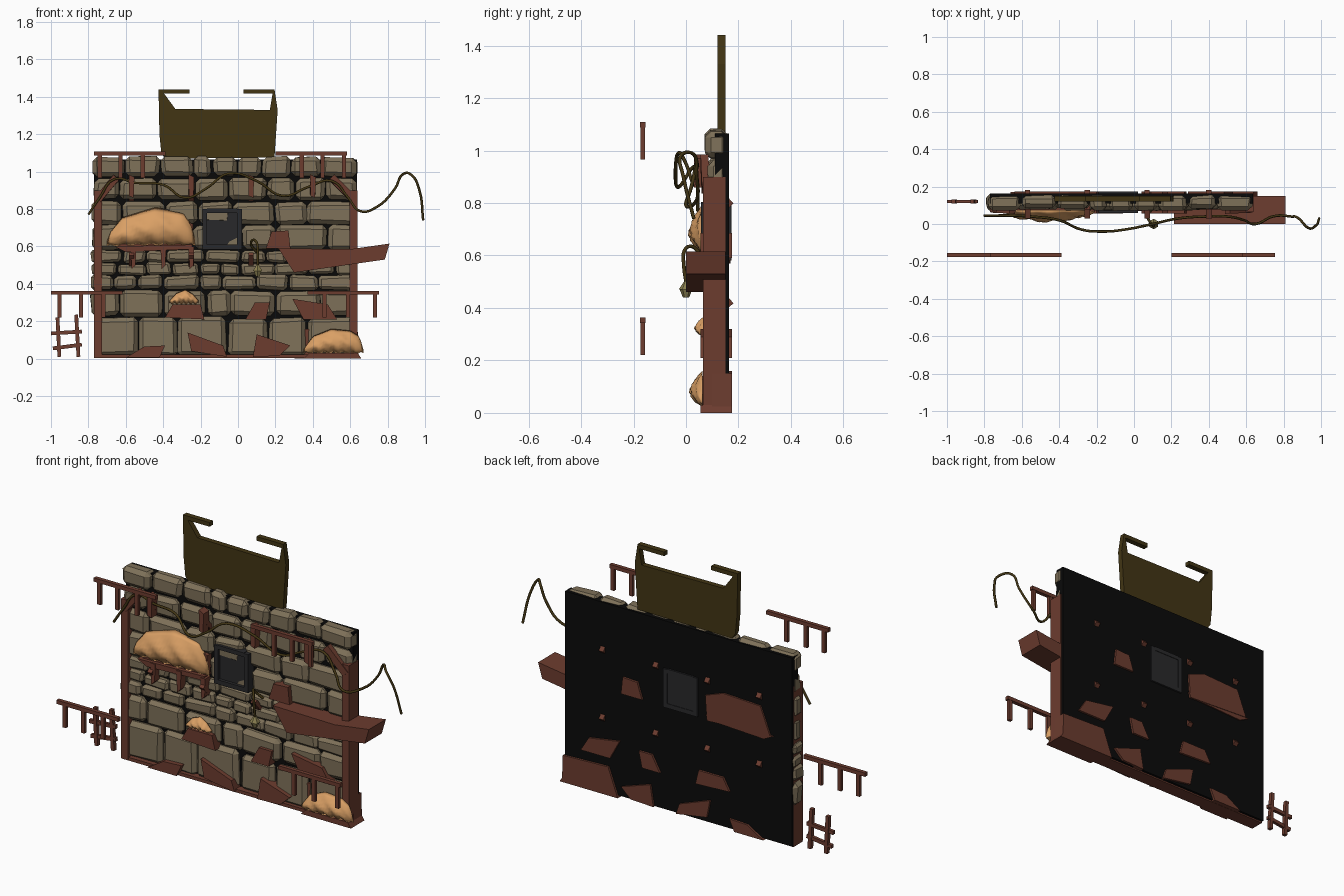
import bpy, bmesh, math, random
from mathutils import Vector

random.seed(4)

def mat(name, c):
    m = bpy.data.materials.new(name)
    m.diffuse_color = (*c, 1)
    return m

STONE = mat("stone", (0.21, 0.165, 0.10))
WOOD = mat("wood", (0.15, 0.045, 0.028))
STRAW = mat("straw", (0.70, 0.35, 0.13))
OLIVE = mat("olive", (0.055, 0.036, 0.007))
IRON = mat("iron", (0.022, 0.022, 0.024))
BLACK = mat("black", (0.003, 0.003, 0.003))
BRASS = mat("brass", (0.25, 0.21, 0.08))

def finish(name, bm, m, smooth=False):
    bmesh.ops.recalc_face_normals(bm, faces=bm.faces)
    me = bpy.data.meshes.new(name)
    bm.to_mesh(me)
    bm.free()
    me.materials.append(m)
    ob = bpy.data.objects.new(name, me)
    bpy.context.collection.objects.link(ob)
    for p in me.polygons:
        p.use_smooth = smooth
    return ob

def add_box(bm, x0, x1, y0, y1, z0, z1):
    vs = bmesh.ops.create_cube(bm, size=1)["verts"]
    for v in vs:
        v.co = Vector(((x0, x1)[v.co.x > 0], (y0, y1)[v.co.y > 0], (z0, z1)[v.co.z > 0]))
    return vs

def boxes(name, m, items):
    bm = bmesh.new()
    for b in items:
        add_box(bm, *b)
    return finish(name, bm, m)

def prism(name, m, pts, y0, y1):
    """Extrude an x-z outline from y0 to y1."""
    bm = bmesh.new()
    f = bm.faces.new([bm.verts.new((x, y0, z)) for x, z in pts])
    r = bmesh.ops.extrude_face_region(bm, geom=[f])
    for v in r["geom"]:
        if isinstance(v, bmesh.types.BMVert):
            v.co.y = y1
    return finish(name, bm, m)

def beam(name, m, a, b, w, h):
    """Square bar between two points."""
    a, b = Vector(a), Vector(b)
    bm = bmesh.new()
    for v in add_box(bm, -w / 2, w / 2, -h / 2, h / 2, 0, (b - a).length):
        v.co = (b - a).to_track_quat('Z', 'X') @ v.co + a
    return finish(name, bm, m)

def rope(name, m, pts, r):
    cu = bpy.data.curves.new(name, 'CURVE')
    cu.dimensions = '3D'
    cu.bevel_depth, cu.bevel_resolution, cu.resolution_u, cu.use_fill_caps = r, 1, 5, True
    s = cu.splines.new('BEZIER')
    s.bezier_points.add(len(pts) - 1)
    for p, co in zip(s.bezier_points, pts):
        p.co = co
        p.handle_left_type = p.handle_right_type = 'AUTO'
    cu.materials.append(m)
    ob = bpy.data.objects.new(name, cu)
    bpy.context.collection.objects.link(ob)

# stone courses: chipped blocks with random widths
bm = bmesh.new()
levels = [(0.015, 0.22), (0.23, 0.365), (0.37, 0.445), (0.45, 0.51), (0.515, 0.58),
          (0.585, 0.715), (0.72, 0.84), (0.85, 0.965), (0.975, 1.08)]
counts = [6, 7, 9, 10, 9, 7, 7, 8, 9]
for (z0, z1), n in zip(levels, counts):
    w = [random.uniform(0.7, 1.4) for _ in range(n)]
    x = -0.79 + random.uniform(0, 0.02)
    k = (random.uniform(0.625, 0.64) - x) / sum(w)
    for wi in w:
        b2 = bmesh.new()
        f = 0.077 + random.uniform(-0.006, 0.008)
        for v in add_box(b2, x + 0.004, x + wi * k - 0.004, f, 0.158, z0, z1):
            v.co += Vector((random.uniform(-0.009, 0.009), random.uniform(-0.003, 0.003), random.uniform(-0.009, 0.007)))
        bmesh.ops.bevel(b2, geom=b2.edges[:], offset=min(0.022, (z1 - z0) * 0.22),
                        segments=1, affect='EDGES', clamp_overlap=True)
        tmp = bpy.data.meshes.new("tmp")
        b2.to_mesh(tmp)
        b2.free()
        bm.from_mesh(tmp)
        bpy.data.meshes.remove(tmp)
        x += wi * k
finish("stone_wall", bm, STONE)
boxes("back_panel", BLACK, [(-0.77, 0.635, 0.11, 0.163, 0.012, 1.065)])

# timber frame
boxes("frame_posts", WOOD, [(-0.77, -0.727, 0.065, 0.15, 0.01, 0.9),
                            (0.597, 0.64, 0.065, 0.15, 0.01, 0.9),
                            (-0.77, 0.64, 0.07, 0.15, 0.004, 0.022)])
beam("left_brace", WOOD, (-0.75, 0.075, 0.85), (-0.65, 0.07, 0.97), 0.04, 0.03)
beam("right_brace", WOOD, (0.62, 0.075, 0.85), (0.5, 0.07, 0.97), 0.04, 0.03)

# slanted pegs through the wall
for i, px in enumerate((-0.57, -0.25, 0.07, 0.4)):
    for j, z in enumerate((0.79, 0.41)):
        beam(f"peg_{i}_{j}", WOOD, (px, 0.172, z), (px, 0.04, z + 0.15), 0.024, 0.028)
    prism(f"peg_head_{i}", WOOD, [(px - .013, .87), (px + .012, .86), (px + .016, .97), (px - .014, .985)], 0.03, 0.08)

# wooden wedges set into the wall
wedges = [
    [(0.15, 0.59), (0.28, 0.59), (0.27, 0.685), (0.18, 0.68)],
    [(0.35, 0.21), (0.53, 0.21), (0.48, 0.29), (0.29, 0.32)],
    [(0.04, 0.21), (0.15, 0.21), (0.17, 0.3), (0.09, 0.30)],
    [(-0.39, 0.22), (-0.18, 0.21), (-0.2, 0.29), (-0.35, 0.29)],
    [(-0.6, 0.005), (-0.42, 0.005), (-0.39, 0.07), (-0.5, 0.065)],
    [(-0.25, 0.04), (-0.06, 0.01), (-0.08, 0.07), (-0.27, 0.14)],
    [(0.08, 0.01), (0.22, 0.015), (0.28, 0.07), (0.1, 0.13)],
    [(0.3, 0.0), (0.645, 0.0), (0.64, 0.15), (0.36, 0.16)],
]
for i, p in enumerate(wedges):
    y = 0.10 if i == 7 else 0.055
    prism(f"wood_wedge_{i}", WOOD, p, y, 0.175)
prism("corner_sill", WOOD, [(0.35, 0.0), (0.66, 0.0), (0.64, 0.03), (0.38, 0.03)], 0.055, 0.175)
prism("straw_board", WOOD, [(-0.64, 0.6), (-0.25, 0.58), (-0.24, 0.72), (-0.35, 0.76), (-0.58, 0.75)], 0.07, 0.173)
prism("straw_shelf", WOOD, [(-0.66, 0.60), (-0.24, 0.61), (-0.26, 0.585), (-0.6, 0.57)], 0.05, 0.17)
for i, px in enumerate((-0.56, -0.4, -0.25)):
    prism(f"shelf_bracket_{i}", WOOD, [(px - .015, .6), (px - .008, .48), (px + .012, .5), (px + .016, .6)], 0.045, 0.09)

# large slanted shelf
prism("large_shelf", WOOD, [(0.215, 0.59), (0.6, 0.585), (0.81, 0.615), (0.785, 0.53), (0.3, 0.46)], 0.0, 0.15)

# straw heaps: smooth relief under a silhouette
def heap(name, top, zb, yb, bulge):
    bm = bmesh.new()
    n, m = 24, 8
    x0, x1 = top[0][0], top[-1][0]
    rows = []
    for i in range(n + 1):
        x = x0 + (x1 - x0) * i / n
        for (ax, az), (bx, bz) in zip(top, top[1:]):
            if ax <= x <= bx + 1e-6:
                zt = az + (bz - az) * (x - ax) / (bx - ax)
                break
        bot = zb + 0.006 * math.sin(i * 1.7)
        row = []
        for j in range(m + 1):
            v = j / m
            d = bulge * math.sin(math.pi * i / n) ** 0.5 * math.sin(math.pi * v ** 0.8)
            d *= 1 + 0.15 * math.sin(i * 0.9 + j * 1.3)
            row.append(bm.verts.new((x, yb - d, bot + (zt - bot) * v)))
        rows.append(row)
    for a, b in zip(rows, rows[1:]):
        for j in range(m):
            bm.faces.new((a[j], b[j], b[j + 1], a[j + 1]))
    bm.faces.new([r[0] for r in rows] + [v for v in rows[-1][1:-1]] +
                 [r[m] for r in reversed(rows)] + [v for v in reversed(rows[0][1:-1])])
    finish(name, bm, STRAW, True)

heap("large_straw", [(-0.7, 0.63), (-0.68, 0.68), (-0.62, 0.755), (-0.44, 0.81), (-0.29, 0.78),
                     (-0.25, 0.72), (-0.23, 0.64)], 0.605, 0.075, 0.06)
heap("small_straw", [(-0.37, 0.305), (-0.33, 0.35), (-0.28, 0.37), (-0.24, 0.345), (-0.21, 0.31)], 0.295, 0.07, 0.035)
heap("corner_straw", [(0.35, 0.05), (0.4, 0.12), (0.5, 0.16), (0.6, 0.15), (0.65, 0.12), (0.67, 0.05)], 0.03, 0.062, 0.045)

# window
boxes("window_frame", IRON, [(-0.19, -0.165, 0.058, 0.173, 0.585, 0.8), (-0.005, 0.022, 0.058, 0.173, 0.585, 0.8),
                             (-0.165, -0.005, 0.058, 0.173, 0.585, 0.61), (-0.165, -0.005, 0.058, 0.173, 0.78, 0.803)])
boxes("window_pane", IRON, [(-0.17, 0.0, 0.075, 0.17, 0.6, 0.79)])

# top board with two hooked arms
prism("top_board", OLIVE, [(-0.41, 1.10), (-0.42, 1.2), (-0.425, 1.44), (-0.26, 1.44), (-0.26, 1.417), (-0.395, 1.417),
      (-0.335, 1.335), (0.17, 1.33), (0.185, 1.417), (0.03, 1.417), (0.03, 1.44), (0.195, 1.44), (0.212, 1.33),
      (0.195, 1.075), (-0.39, 1.07)], 0.12, 0.15)

# floating rails with hanging posts
for name, x0, z0, offs in (("upper_left", -0.77, 0.965, (0.02, 0.13, 0.25)), ("upper_right", 0.2, 0.965, (0.13, 0.24, 0.355)),
                           ("lower_left", -1.0, 0.22, (0.035, 0.15, 0.27)), ("lower_right", 0.372, 0.22, (0.08, 0.205, 0.35))):
    boxes(name + "_rail", WOOD, [(x0, x0 + 0.382, -0.176, -0.154, z0 + 0.122, z0 + 0.143)] +
          [(x0 + o, x0 + o + 0.022, -0.174, -0.156, z0, z0 + 0.125) for o in offs])

# small ladder
beam("ladder_left", WOOD, (-0.955, 0.12, 0.01), (-0.965, 0.12, 0.22), 0.02, 0.022)
beam("ladder_right", WOOD, (-0.853, 0.12, 0.01), (-0.865, 0.12, 0.235), 0.02, 0.022)
beam("ladder_rung_top", WOOD, (-1.0, 0.12, 0.135), (-0.835, 0.12, 0.145), 0.02, 0.018)
beam("ladder_rung_low", WOOD, (-0.99, 0.12, 0.055), (-0.835, 0.12, 0.075), 0.02, 0.018)

# draped rope
rope("rope", OLIVE, [(-0.8, .045, .77), (-0.74, .045, .86), (-0.66, .045, .96), (-0.55, .04, .94), (-0.4, .02, .93),
     (-0.28, -.03, .86), (-0.17, -.04, .91), (-0.05, -.03, .99), (0.1, 0, .95), (0.24, .03, .87), (0.38, .04, .92),
     (0.5, .04, .95), (0.59, .02, .86), (0.65, .0, .79), (0.74, .04, .81), (0.84, .04, .91), (0.88, .03, .985),
     (0.93, -.02, .98), (0.97, -.01, .90), (0.99, .03, .74)], 0.007)

# lantern on its hook
rope("lantern_hook", OLIVE, [(0.1, .08, .57), (0.07, .05, .61), (0.08, .02, .635), (0.1, -.005, .62), (0.105, -.008, .56), (0.105, 0, .5)], 0.007)
bm = bmesh.new()
for z, h, r1, r2 in ((0.485, 0.03, 0.028, 0.008), (0.455, 0.03, 0.012, 0.024)):
    for v in bmesh.ops.create_cone(bm, cap_ends=True, segments=6, radius1=r1, radius2=r2, depth=h)["verts"]:
        v.co += Vector((0.105, 0.0, z))
finish("lantern", bm, BRASS)
